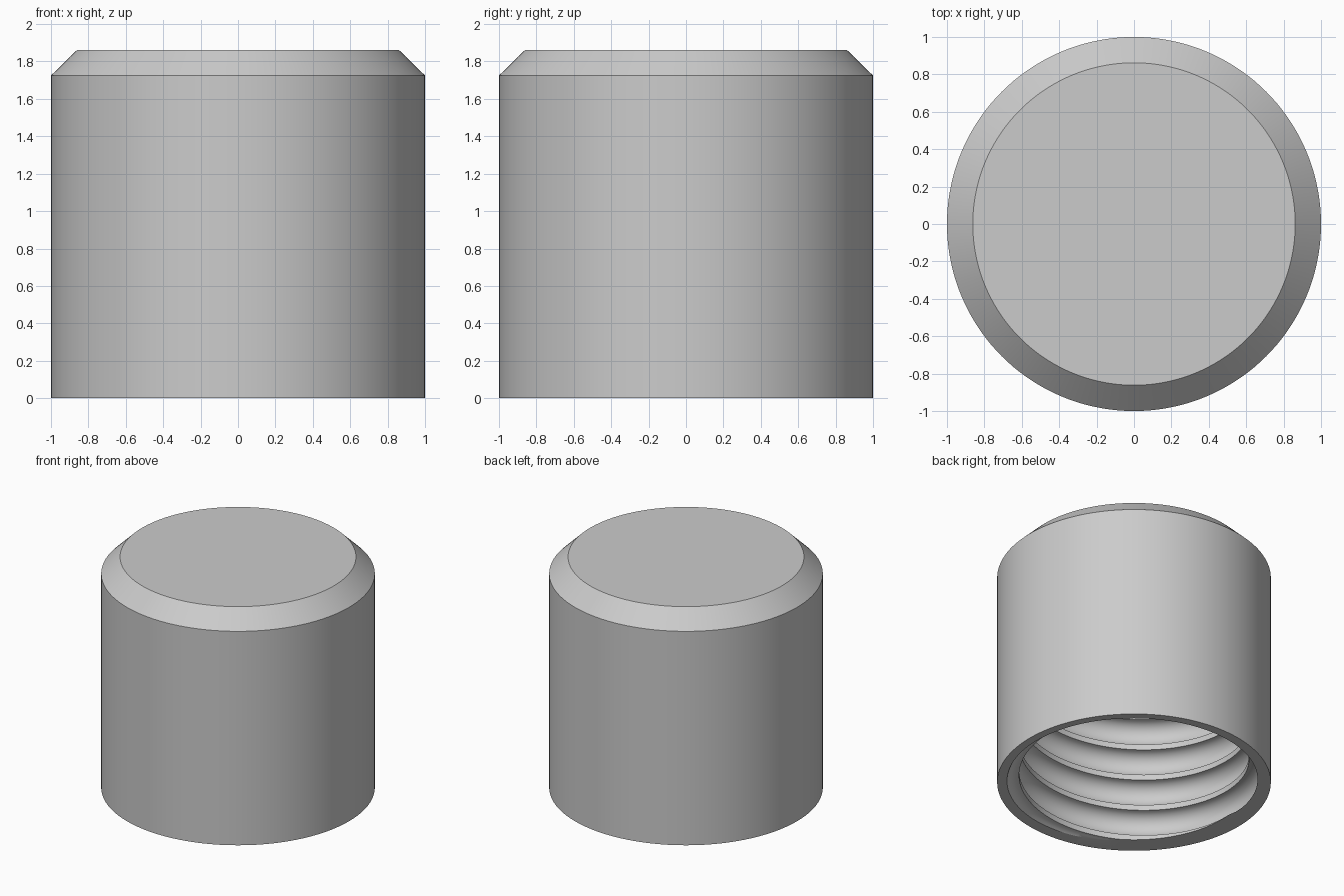
import bpy, bmesh, math

old = bpy.data.objects.get("Cube")
if old:
    bpy.data.objects.remove(old, do_unlink=True)

SIDES = 144
PITCH, CREST = 0.255, 0.045         # thread spacing and flat crest width
BORE, DEPTH = 0.84, 0.098           # crest radius and groove depth
BORE_TOP = 1.55
STEPS = 12                          # rows across the rounded groove
START = 0.11                        # crest height at angle zero
HALF = (PITCH - CREST) / 2          # half width of a groove


def thread_radius(z, angle):
    """Radius of the bore: flat crests with round grooves on a right-hand helix."""
    t = (z - START - PITCH * angle / math.tau + CREST / 2) % PITCH
    s = (t - CREST - HALF) / HALF
    return BORE + DEPTH * math.sqrt(max(0, 1 - s * s))


# Row offsets inside one thread turn, closer together near the crest edges
offsets = [-CREST / 2]
offsets += [CREST / 2 + HALF * (1 - math.cos(math.pi * i / STEPS)) for i in range(STEPS)]
turns = range(-2, math.ceil(BORE_TOP / PITCH) + 2)


def column(angle):
    """Section at one angle: top, chamfer, outer wall, threaded bore, ceiling."""
    section = [(0, 1.86), (0.862, 1.86), (1, 1.725), (1, 0)]
    for turn in turns:
        for off in offsets:
            z = START + PITCH * (turn + angle / math.tau) + off
            z = min(max(z, 0), BORE_TOP)
            section.append((thread_radius(z, angle), z))
    section.append((0, BORE_TOP))
    return [(r * math.cos(angle), r * math.sin(angle), z) for r, z in section]


# Sweep the section round the axis and weld the seam
bm = bmesh.new()
cols = [[bm.verts.new(p) for p in column(math.tau * i / SIDES)] for i in range(SIDES + 1)]
for a, b in zip(cols, cols[1:]):
    for i in range(len(a) - 1):
        bm.faces.new((a[i], a[i + 1], b[i + 1], b[i]))
bmesh.ops.remove_doubles(bm, verts=bm.verts, dist=0.0002)
bmesh.ops.dissolve_degenerate(bm, edges=bm.edges, dist=0.0002)
bmesh.ops.recalc_face_normals(bm, faces=bm.faces)

mesh = bpy.data.meshes.new("threaded_cap")
bm.to_mesh(mesh)
bm.free()
cap = bpy.data.objects.new("threaded_cap", mesh)
bpy.context.collection.objects.link(cap)

# Plain grey material
grey = bpy.data.materials.new("light_grey")
grey.use_nodes = True
colour = (0.6, 0.6, 0.6, 1)
grey.diffuse_color = colour
grey.node_tree.nodes["Principled BSDF"].inputs["Base Color"].default_value = colour
mesh.materials.append(grey)

bpy.ops.object.select_all(action="DESELECT")
cap.select_set(True)
bpy.context.view_layer.objects.active = cap
bpy.ops.object.shade_smooth_by_angle(angle=math.radians(30))
